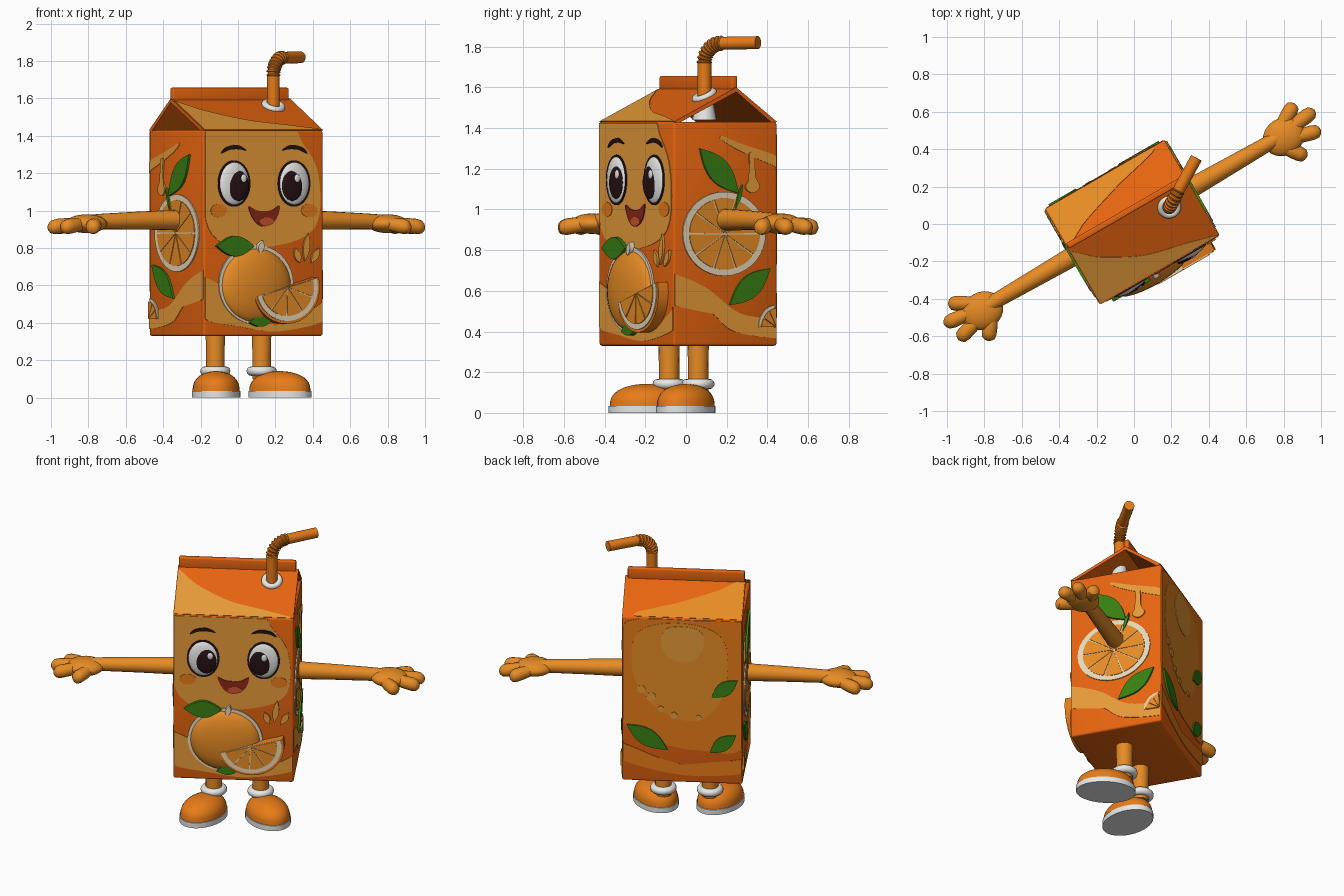
import bpy, bmesh
from math import sin, cos, pi, radians
from mathutils import Vector, Matrix

if "Cube" in bpy.data.objects:
    bpy.data.objects.remove(bpy.data.objects["Cube"])

W, D, LOW, TOP, RIDGE_Y, RIDGE_Z = 0.368, 0.294, 0.33, 1.43, 0.062, 1.6
PLACE = Matrix.Translation((-0.01, 0.01, 0)) @ Matrix.Rotation(radians(30), 4, 'Z')


def material(name, r, g, b):
    m = bpy.data.materials.new(name)
    m.use_nodes = True
    m.diffuse_color = (r, g, b, 1)
    m.node_tree.nodes["Principled BSDF"].inputs["Base Color"].default_value = (r, g, b, 1)
    return m


DEEP = material("deep orange", 0.84, 0.135, 0.005)
GOLD = material("golden", 0.8, 0.33, 0.04)
AMBER = material("amber", 0.8, 0.26, 0.018)
TANG = material("tangerine", 0.8, 0.2, 0.009)
WHITE = material("white", 0.83, 0.83, 0.82)
CREAM = material("cream", 0.82, 0.7, 0.5)
DARK = material("dark brown", 0.02, 0.006, 0.006)
GREEN = material("leaf green", 0.04, 0.21, 0.006)
RED = material("mouth red", 0.26, 0.02, 0.008)
PINK = material("tongue", 0.6, 0.09, 0.03)


def finish(name, bm, mat, angle=40):
    bmesh.ops.recalc_face_normals(bm, faces=bm.faces)
    me = bpy.data.meshes.new(name)
    bm.to_mesh(me)
    bm.free()
    me.materials.append(mat)
    me.shade_smooth()
    me.set_sharp_from_angle(angle=radians(angle))
    ob = bpy.data.objects.new(name, me)
    ob.matrix_world = PLACE
    bpy.context.collection.objects.link(ob)
    return ob


def ball(name, centre, radii, mat, turn=0, dome=False):
    bm = bmesh.new()
    bmesh.ops.create_uvsphere(bm, u_segments=28, v_segments=18, radius=1)
    if dome:
        for v in bm.verts:
            v.co.z = max(v.co.z, 0) ** 0.75
    mat4 = Matrix.Translation(centre) @ Matrix.Rotation(turn, 4, 'Z') @ Matrix.Diagonal((*radii, 1))
    bmesh.ops.transform(bm, matrix=mat4, verts=bm.verts)
    return finish(name, bm, mat)


def box(name, centre, size, mat, bevel):
    bm = bmesh.new()
    bmesh.ops.create_cube(bm, size=1, matrix=Matrix.Translation(centre) @ Matrix.Diagonal((*size, 1)))
    bmesh.ops.bevel(bm, geom=bm.edges[:], offset=bevel, segments=3, affect='EDGES', profile=0.5)
    return finish(name, bm, mat)


def tube(name, path, radii, ref, mat, n=18, closed=False):
    bm, rings, ref = bmesh.new(), [], Vector(ref)
    path = [Vector(p) for p in path]
    last = len(path) - 1
    for i, p in enumerate(path):
        nxt = path[(i + 1) % len(path)] if closed else path[min(i + 1, last)]
        d = (nxt - path[i - 1 if closed else max(i - 1, 0)]).normalized()
        side = d.cross(ref).normalized()
        rings.append([bm.verts.new(p + radii[i] * (cos(2*pi*k/n) * ref + sin(2*pi*k/n) * side)) for k in range(n)])
    pairs = list(zip(rings, rings[1:])) + ([(rings[-1], rings[0])] if closed else [])
    for a, b in pairs:
        for k in range(n):
            bm.faces.new((a[k], a[(k+1) % n], b[(k+1) % n], b[k]))
    if not closed:
        bm.faces.new(rings[0])
        bm.faces.new(rings[-1])
    return finish(name, bm, mat)


def ring(name, centre, radius, thick, mat, tilt=0):
    m = Matrix.Translation(centre) @ Matrix.Rotation(tilt, 4, 'X')
    path = [m @ Vector((radius * cos(a * pi / 16), radius * sin(a * pi / 16), 0)) for a in range(32)]
    return tube(name, path, [thick] * 32, m.to_3x3() @ Vector((0, 0, 1)), mat, 12, True)


# Each carton panel has an origin, two drawing axes and an outward direction
def frame(o, u, v, n):
    return [Vector(o)] + [Vector(a).normalized() for a in (u, v, n)]


rise = RIDGE_Z - TOP
FRONT = frame((0, -D, 0), (1, 0, 0), (0, 0, 1), (0, -1, 0))
BACK = frame((0, D, 0), (1, 0, 0), (0, 0, 1), (0, 1, 0))
SIDES = {"left": frame((W, 0, 0), (0, 1, 0), (0, 0, 1), (1, 0, 0)),
         "right": frame((-W, 0, 0), (0, 1, 0), (0, 0, 1), (-1, 0, 0))}
ROOF_F = frame((0, -D, TOP), (1, 0, 0), (0, D + RIDGE_Y, rise), (0, -rise, D + RIDGE_Y))
ROOF_B = frame((0, D, TOP), (1, 0, 0), (0, RIDGE_Y - D, rise), (0, rise, D - RIDGE_Y))


def plate(name, fr, pts, mat, h=0.003, base=-0.002):
    o, u, v, n = fr
    bm = bmesh.new()
    lo, hi = [[bm.verts.new(o + u*x + v*y + n*z) for x, y in pts] for z in (base, h)]
    bm.faces.new(lo)
    bm.faces.new(hi)
    for i in range(len(pts)):
        bm.faces.new((lo[i-1], lo[i], hi[i], hi[i-1]))
    bmesh.ops.triangulate(bm, faces=[f for f in bm.faces if len(f.verts) > 4])
    return finish(name, bm, mat, 30)


def smooth(pts, wide=W - .006, low=.005, high=TOP - .006, steps=6):
    """Closed flowing outline through a few points, trimmed to its panel."""
    p, out = [Vector(a) for a in pts], []
    for i in range(len(p)):
        a, b, c, d = p[i-1], p[i], p[(i+1) % len(p)], p[(i+2) % len(p)]
        for s in range(steps):
            t = s / steps
            q = 0.5 * (2*b + (c-a)*t + (2*a-5*b+4*c-d)*t*t + (3*b-a-3*c+d)*t**3)
            q = Vector((min(max(q.x, -wide), wide), min(max(q.y, low), high)))
            if not out or (q - out[-1]).length > 1e-4:
                out.append(q)
    return out


def oval(cx, cy, rx, ry, a0=0, a1=2*pi, n=36):
    return [(cx + rx * cos(a0 + (a1-a0)*k/n), cy + ry * sin(a0 + (a1-a0)*k/n)) for k in range(n + (a1-a0 < 6))]


def leaf(name, fr, a, b, width, h=0.012, mat=GREEN):
    a, b = Vector(a), Vector(b)
    side = (b - a).orthogonal().normalized() * width
    up = [a.lerp(b, t/10) + side * sin(pi*t/10) for t in range(11)]
    down = [a.lerp(b, t/10) - side * sin(pi*t/10) for t in range(9, 0, -1)]
    return plate(name, fr, up + down, mat, h)


def slice_(name, fr, cx, cy, rx, ry, a0, a1, parts, base=0.0):
    plate(name + "_pith", fr, oval(cx, cy, rx, ry, a0, a1), CREAM, base + 0.007)
    step = (a1 - a0) / parts
    for i in range(parts):
        s = a0 + i * step
        mid = s + step / 2
        x, y = cx + rx*.03*cos(mid), cy + ry*.03*sin(mid)
        wedge = [(x, y)] + oval(x, y, rx*.82, ry*.82, s + .012, s + step - .012, 6)
        plate(f"{name}_segment_{i}", fr, wedge, AMBER, base + 0.011)


# Carton: body, open-ended gable roof and sealed crimp
box("carton_body", (0, 0, (LOW + TOP) / 2), (2*W, 2*D, TOP - LOW), DEEP, 0.012)
GABLE = (Vector((0, 0, 0)), Vector((0, 1, 0)), Vector((0, 0, 1)), Vector((1, 0, 0)))
plate("gable_roof", GABLE, [(-D, TOP), (RIDGE_Y, RIDGE_Z), (D, TOP), (D - .03, TOP - .005),
      (RIDGE_Y, RIDGE_Z - .022), (-D + .03, TOP - .005)], DEEP, W, -W)
box("top_crimp", (-.005, RIDGE_Y, 1.62), (2*W - .02, 0.033, 0.074), DEEP, 0.008)

# Flowing colour patches on the carton
plate("roof_front_swoosh", ROOF_F, smooth([(-.4, -.02), (-.4, .36), (-.24, .24), (-.03, .12), (.22, .05), (.33, -.01)], high=.37), GOLD)
plate("roof_back_patch", ROOF_B, smooth([(-.4, -.02), (-.4, .29), (-.2, .2), (.03, .11), (.3, .02), (.1, -.02)], high=.27), AMBER)
plate("face_patch", FRONT, smooth([(-.4, 1.47), (.12, 1.47), (.24, 1.36), (.335, 1.2), (.335, .95), (.2, .84),
      (-.1, .8), (-.28, .84), (-.37, 1.0)]), GOLD)
plate("front_wave", FRONT, smooth([(-.4, .64), (-.22, .57), (-.05, .42), (.15, .4), (.4, .52), (.4, .42),
      (.1, .355), (-.15, .38), (-.4, .44)]), GOLD)
plate("back_patch", BACK, smooth([(-.4, 1.38), (-.1, 1.42), (.4, 1.36), (.4, .8), (.2, .62), (-.1, .55), (-.4, .62)]), TANG)
plate("back_amber", BACK, smooth([(-.25, 1.3), (0, 1.4), (.27, 1.33), (.3, 1.05), (.15, .82), (-.1, .75), (-.26, .95)]), AMBER, .005)
plate("back_glow", BACK, smooth([(-.1, 1.36), (.08, 1.37), (.13, 1.27), (.07, 1.16), (-.06, 1.15), (-.13, 1.25)]), GOLD, .007)
plate("back_wave", BACK, smooth([(-.4, .5), (0, .45), (.4, .59), (.4, .48), (0, .38), (-.4, .41)]), TANG)
leaf("back_leaf_large", BACK, (.34, .71), (.09, .55), .055)
leaf("back_leaf_upper", BACK, (-.18, .91), (-.34, 1.03), .045)
leaf("back_leaf_lower", BACK, (-.17, .54), (-.33, .66), .045)
for i, (x, z, r) in enumerate([(.25, .95, .025), (.19, .9, .03), (.13, .82, .02), (.05, .78, .022), (-.1, .77, .018)]):
    plate(f"back_drop_{i}", BACK, oval(x, z, r, r, n=14), GOLD, .009)

# Matching artwork on both sides
half = D - .006
for s, fr in SIDES.items():
    plate(s + "_wave", fr, smooth([(-.33, .68), (-.12, .62), (.08, .49), (.33, .45), (.33, .37), (.05, .4), (-.1, .5), (-.33, .54)], half), GOLD)
    plate(s + "_upper_stripe", fr, smooth([(-.02, 1.36), (.1, 1.32), (.33, 1.25), (.33, 1.2), (.1, 1.28), (-.02, 1.34)], half), GOLD)
    plate(s + "_splash", fr, smooth([(.13, 1.27), (.16, 1.27), (.165, 1.17), (.19, 1.11), (.15, 1.08), (.11, 1.11), (.14, 1.17)]), GOLD, .009)
    slice_(s + "_slice", fr, -.01, .88, .235, .207, 0, 2*pi, 10)
    slice_(s + "_corner_slice", fr, .285, .42, .1, .11, pi*.5, pi, 3)
    leaf(s + "_upper_leaf", fr, (-.15, 1.3), (.07, 1.08), .06)
    leaf(s + "_lower_leaf", fr, (.02, .53), (.25, .71), .055)
    leaf(s + "_stem", fr, (.09, 1.12), (.05, 1.0), .01, .016)

# Face
for s, e in (("right", -1), ("left", 1)):
    x = e * 0.185
    plate(s + "_eye_rim", FRONT, oval(x, 1.145, .1, .124), DARK, .008)
    ball(s + "_eye", (x, -D, 1.145), (.094, .028, .118), WHITE)
    ball(s + "_pupil", (x - e * .02, -D - .02, 1.132), (.064, .013, .08), DARK)
    ball(s + "_eye_glint", (x - e * .02 + .025, -D - .028, 1.172), (.018, .007, .022), WHITE)
    brow = [(x - e*.075, 1.322), (x - e*.02, 1.35), (x + e*.05, 1.338), (x + e*.08, 1.305), (x + e*.03, 1.325), (x - e*.03, 1.328)]
    plate(s + "_brow", FRONT, smooth(brow), DARK, .01)
    plate(s + "_cheek", FRONT, oval(e * .28, 1.0, .05, .036, n=20), TANG, .006)
plate("mouth", FRONT, smooth([(-.095, 1.02), (-.04, 1.0), (.04, 1.0), (.095, 1.025), (.07, .95), (0, .915), (-.06, .945)]), RED, .009)
plate("tongue", FRONT, oval(.01, .942, .045, .022, n=20), PINK, .012)

# Raised fruit, half slice, leaves and juice drops
plate("fruit_outline", FRONT, oval(-.05, .605, .23, .212), CREAM, .009)
ball("fruit", (-.05, -D, .6), (.215, .06, .198), AMBER)
TILT = radians(16)
plate("half_slice_body", FRONT, oval(.11, .59, .205, .195, pi + TILT, 2*pi + TILT), TANG, .056)
slice_("half_slice", FRONT, .11, .59, .19, .18, pi + TILT, 2*pi + TILT, 5, .054)
leaf("fruit_leaf", FRONT, (-.3, .81), (-.07, .81), .055, .025)
leaf("fruit_low_leaf", FRONT, (-.1, .4), (.05, .43), .035, .03)
leaf("fruit_stem", FRONT, (-.04, .77), (-.02, .84), .018, .03, CREAM)
for i, (a, b) in enumerate([((.22, .72), (.19, .8)), ((.25, .73), (.27, .88)), ((.29, .72), (.34, .8))]):
    leaf(f"juice_drop_{i}", FRONT, a, b, .02, .012, GOLD)

# Arms, hands, legs and shoes
TIP = [(0, .8), (.35, .95), (.7, 1), (.88, .85), (.96, .5), (1, .06)]
FINGERS = [((.95, .05), (1.07, .115)), ((.97, .01), (1.145, .03)), ((.97, -.04), (1.12, -.08)), ((.9, -.06), (.985, -.165))]
for s, e in (("right", -1), ("left", 1)):
    tube(s + "_arm", [(e*.34, 0, .95), (e*.6, 0, .947), (e*.82, 0, .942), (e*.92, 0, .935)], [.055, .048, .042, .042], (0, 0, 1), AMBER)
    ball(s + "_palm", (e*.93, -.01, .93), (.115, .1, .05), AMBER)
    for i, (a, b) in enumerate(FINGERS):
        p, q = Vector((e*a[0], a[1], .928)), Vector((e*b[0], b[1], .91))
        tube(f"{s}_finger_{i}", [p.lerp(q, t) for t, f in TIP], [.041*f for t, f in TIP], (0, 0, 1), AMBER, 14)
    x, y, turn = e * .143, -.025, e * radians(28)
    tube(s + "_leg", [(x, y, .1), (x, y, .22), (x, y, .36)], [.05, .05, .053], (1, 0, 0), AMBER)
    ring(s + "_sock", (x, y, .142), .056, .025, WHITE)
    cx, cy = x + sin(turn) * .115, y - cos(turn) * .115
    floor = (Vector((cx, cy, 0)), Vector((cos(turn), sin(turn), 0)), Vector((-sin(turn), cos(turn), 0)), Vector((0, 0, 1)))
    plate(s + "_sole", floor, oval(0, 0, .13, .182), WHITE, .035, 0)
    ball(s + "_shoe", (cx, cy, .03), (.126, .177, .112), TANG, turn, True)

# Drinking straw with ribbed bend and white collar
foot, heading = Vector((.213, -.03, 0)), Vector((.257, .156, 0)).normalized()
up, bend = Vector((0, 0, 1)), 0.095
path, radii = [foot + up * 1.46, foot + up * 1.72], [.034, .034]
for k in range(33):
    a = pi / 2 * k / 32
    path.append(foot + heading * bend * (1 - cos(a)) + up * (1.722 + bend * sin(a)))
    radii.append(.038 if k % 4 < 2 else .031)
path += [foot + heading * .1 + up * 1.817, foot + heading * .3 + up * 1.82]
radii += [.032, .032]
tube("straw", path, radii, heading.cross(up), TANG)
ring("straw_collar", foot + up * 1.56, .047, .018, WHITE, radians(26))
tube("collar_sleeve", [foot + up * 1.44, foot + up * 1.55], [.06, .04], (1, 0, 0), WHITE)
